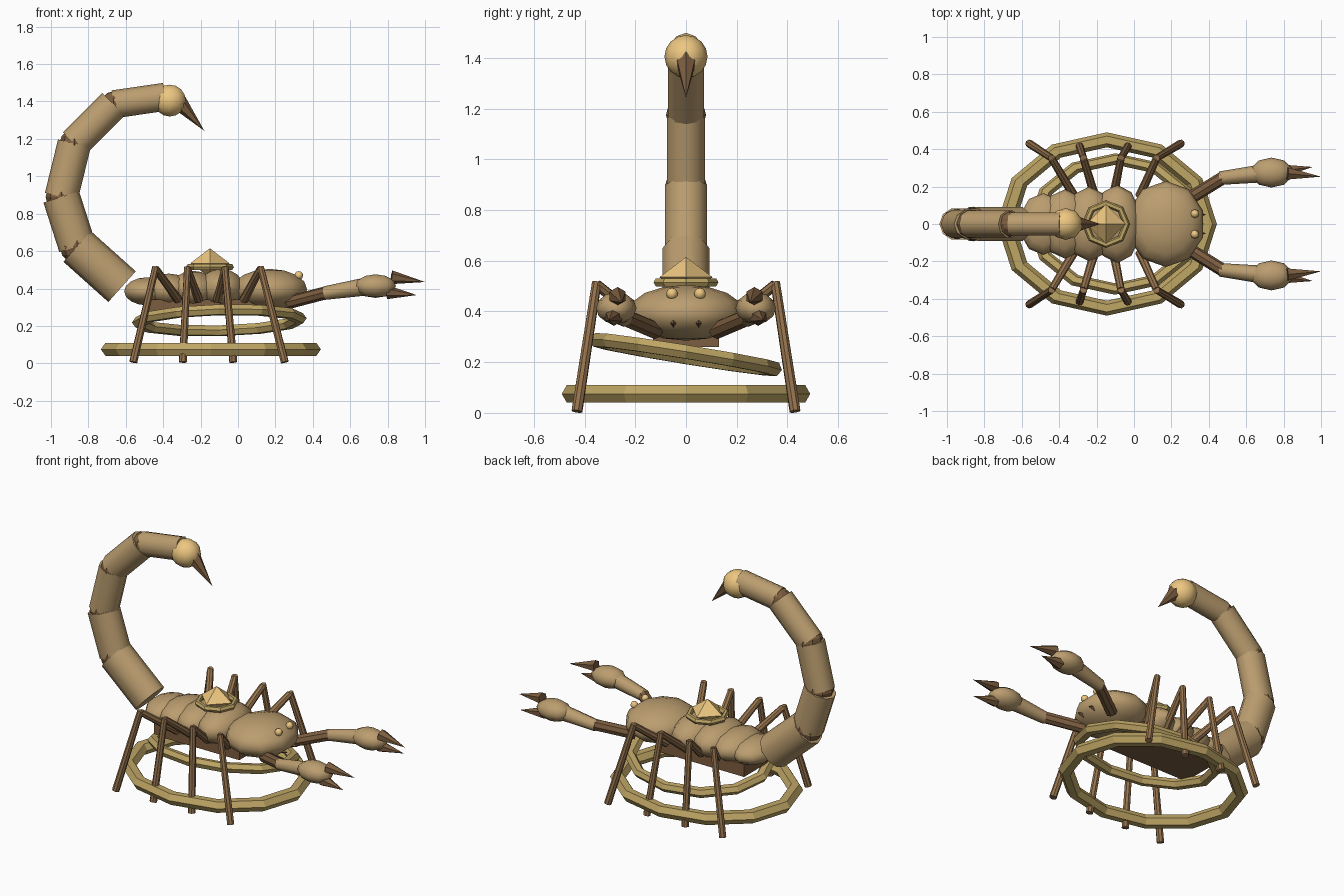
import bpy, bmesh, math
from mathutils import Vector, Matrix

if "Cube" in bpy.data.objects:
    bpy.data.objects.remove(bpy.data.objects["Cube"])


def material(name, rgb):
    m = bpy.data.materials.new(name)
    m.diffuse_color = (*rgb, 1)
    m.use_nodes = True
    m.node_tree.nodes["Principled BSDF"].inputs["Base Color"].default_value = m.diffuse_color
    return m


TAN = material("tan_shell", (0.50, 0.34, 0.16))
BROWN = material("dark_brown", (0.20, 0.11, 0.05))
LEG = material("leg_brown", (0.30, 0.17, 0.075))
RING = material("ring_brass", (0.52, 0.38, 0.13))
GOLD = material("pale_gold", (0.85, 0.57, 0.22))


def finish(name, bm, mat, smooth=0):
    me = bpy.data.meshes.new(name)
    bm.to_mesh(me)
    bm.free()
    me.materials.append(mat)
    ob = bpy.data.objects.new(name, me)
    bpy.context.collection.objects.link(ob)
    if smooth:
        bpy.ops.object.select_all(action='DESELECT')
        ob.select_set(True)
        bpy.context.view_layer.objects.active = ob
        bpy.ops.object.shade_smooth_by_angle(angle=math.radians(smooth))
    return ob


def blob(name, c, r, mat, segs=10, rings=8, smooth=50):
    bm = bmesh.new()
    bmesh.ops.create_uvsphere(bm, u_segments=segs, v_segments=rings, radius=1)
    # turn so a vertex faces +x
    bmesh.ops.rotate(bm, verts=bm.verts, matrix=Matrix.Rotation(math.pi, 3, 'Z'))
    bmesh.ops.scale(bm, verts=bm.verts, vec=r)
    bmesh.ops.translate(bm, verts=bm.verts, vec=c)
    return finish(name, bm, mat, smooth)


def limb(name, a, b, r1, r2, mat, sides=8, flat=1.0, smooth=0):
    # tapered rod from a to b; flat squashes it across local x
    a, b = Vector(a), Vector(b)
    d = b - a
    bm = bmesh.new()
    bmesh.ops.create_cone(bm, cap_ends=True, segments=sides, radius1=r1,
                          radius2=r2, depth=d.length)
    bmesh.ops.scale(bm, verts=bm.verts, vec=(flat, 1, 1))
    m = Matrix.Translation((a + b) / 2) @ d.to_track_quat('Z', 'Y').to_matrix().to_4x4()
    bmesh.ops.transform(bm, verts=bm.verts, matrix=m)
    return finish(name, bm, mat, smooth)


def hoop(name, c, major, minor, mat, segs=12, sides=6, sx=1.0, rot=(0, 0)):
    bm = bmesh.new()
    grid = []
    for i in range(segs):
        t = math.tau * i / segs
        row = []
        for j in range(sides):
            p = math.tau * j / sides
            q = major + minor * math.cos(p)
            row.append(bm.verts.new((sx * q * math.cos(t), q * math.sin(t), minor * math.sin(p))))
        grid.append(row)
    for i in range(segs):
        for j in range(sides):
            k, l = (i + 1) % segs, (j + 1) % sides
            bm.faces.new((grid[i][j], grid[k][j], grid[k][l], grid[i][l]))
    m = Matrix.Translation(c) @ Matrix.Rotation(rot[1], 4, 'Y') @ Matrix.Rotation(rot[0], 4, 'X')
    bmesh.ops.transform(bm, verts=bm.verts, matrix=m)
    return finish(name, bm, mat)


# Body: head shell, overlapping abdomen plates, belly plate
blob("head_shell", (0.17, 0, 0.395), (0.21, 0.23, 0.11), TAN)
for i, (x, ry, rz, z) in enumerate([(-0.09, 0.21, 0.105, 0.40), (-0.24, 0.20, 0.10, 0.395),
                                    (-0.37, 0.185, 0.09, 0.39), (-0.485, 0.165, 0.075, 0.385)]):
    blob(f"abdomen_plate_{i + 1}", (x, 0, z), (0.13, ry, rz), TAN)
bm = bmesh.new()
bmesh.ops.create_cube(bm, size=1)
bmesh.ops.scale(bm, verts=bm.verts, vec=(0.60, 0.26, 0.08))
bmesh.ops.translate(bm, verts=bm.verts, vec=(-0.20, 0, 0.30))
finish("belly_plate", bm, BROWN)

# Tail: flattened rods with dark joints, bulb and stinger
path = [(-0.62, 0, 0.41), (-0.86, 0, 0.625), (-0.945, 0, 0.89), (-0.875, 0, 1.175),
        (-0.665, 0, 1.385), (-0.39, 0, 1.425)]
radii = [0.11, 0.10, 0.09, 0.085, 0.075]
for i, r in enumerate(radii):
    limb(f"tail_segment_{i + 1}", path[i], path[i + 1], r, r, TAN, 10, 0.88, 50)
    if i:
        k = r * 0.93
        blob(f"tail_joint_{i}", path[i], (k, k, k), BROWN, 8, 6, 0)
blob("tail_bulb", (-0.365, 0, 1.405), (0.09, 0.085, 0.085), GOLD, 10, 8)
limb("stinger", (-0.315, 0, 1.395), (-0.18, 0, 1.243), 0.045, 0.0, BROWN, 6)

# Gem on the back with its setting
hoop("gem_setting", (-0.15, 0, 0.515), 0.11, 0.018, RING, 8, 6)
limb("gem_top", (-0.15, 0, 0.535), (-0.15, 0, 0.615), 0.105, 0, GOLD, 4)
limb("gem_bottom", (-0.15, 0, 0.535), (-0.15, 0, 0.46), 0.105, 0, GOLD, 4)

# Hoops below the body
hoop("ground_hoop", (-0.145, 0, 0.075), 0.45, 0.04, RING, 12, 6, 1.2)
hoop("tilted_hoop", (-0.10, 0, 0.23), 0.352, 0.031, RING, 12, 6, 1.22, (-0.16, -0.025))

# Paired parts
for s, side in ((1, "left"), (-1, "right")):
    # Legs: hip x, knee x, foot x
    for i, (hx, kx, fx) in enumerate([(-0.32, -0.44, -0.56), (-0.21, -0.27, -0.295),
                                      (-0.11, -0.07, -0.025), (0.03, 0.12, 0.25)]):
        knee = (kx, s * 0.35, 0.505)
        limb(f"{side}_thigh_{i + 1}", (hx, s * 0.15, 0.34), knee, 0.024, 0.02, LEG, 8)
        limb(f"{side}_shin_{i + 1}", (kx, s * 0.352, 0.515), (fx, s * 0.43, 0.006),
             0.019, 0.022, LEG, 8)
    # Arm and claw
    limb(f"{side}_upper_arm", (0.27, s * 0.12, 0.325), (0.48, s * 0.25, 0.38), 0.035, 0.035, BROWN, 8)
    limb(f"{side}_forearm", (0.46, s * 0.245, 0.375), (0.68, s * 0.27, 0.41), 0.036, 0.048, TAN, 8, 1, 50)
    blob(f"{side}_claw", (0.735, s * 0.275, 0.413), (0.115, 0.08, 0.063), TAN, 10, 6)
    limb(f"{side}_upper_finger", (0.82, s * 0.27, 0.46), (1.0, s * 0.253, 0.435), 0.037, 0, BROWN, 6)
    limb(f"{side}_lower_finger", (0.80, s * 0.285, 0.38), (0.955, s * 0.305, 0.365), 0.037, 0, BROWN, 6)
    # Face
    blob(f"{side}_eye", (0.325, s * 0.055, 0.47), (0.023, 0.023, 0.023), GOLD, 8, 6)
    limb(f"{side}_mouthpart", (0.30, s * 0.05, 0.36), (0.385, s * 0.05, 0.352), 0.035, 0, BROWN, 4)
